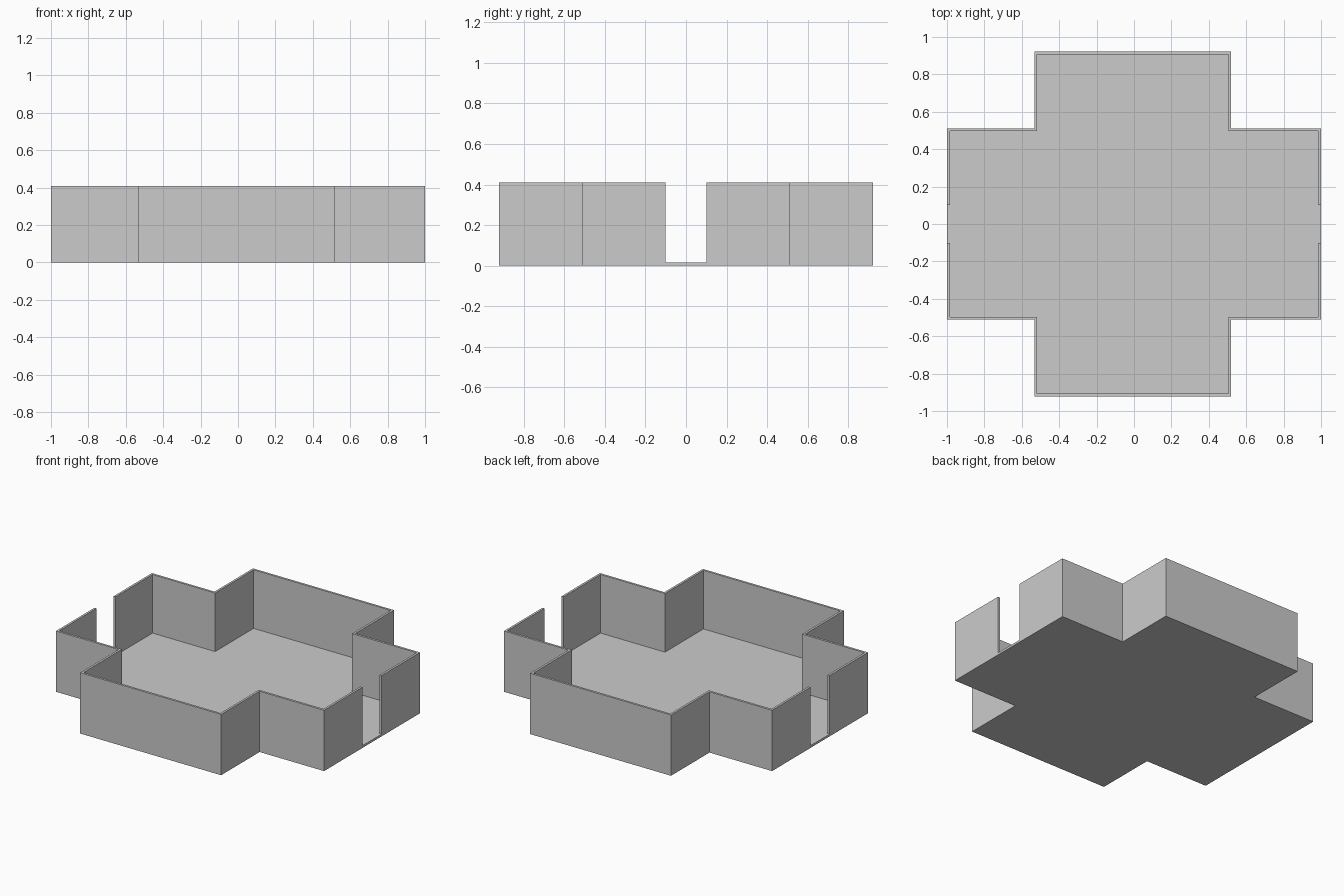
import bpy, bmesh
from mathutils import Vector

if "Cube" in bpy.data.objects:
    bpy.data.objects.remove(bpy.data.objects["Cube"])

T = 0.015      # wall and floor thickness
H = 0.41       # overall height
DOOR = 0.102   # half width of the end openings

# Outer outline of the rear half, running from the right opening to the left one
HALF = [(1, DOOR), (1, .511), (.519, .511), (.519, .921),
        (-.533, .921), (-.533, .511), (-1, .511), (-1, DOOR)]


def make_object(name, bm):
    bmesh.ops.recalc_face_normals(bm, faces=bm.faces)
    mesh = bpy.data.meshes.new(name)
    bm.to_mesh(mesh)
    bm.free()
    obj = bpy.data.objects.new(name, mesh)
    bpy.context.collection.objects.link(obj)
    return obj


def inset_path(path, dist):
    """Offset an open, right-angled path to its left with mitred corners."""
    pts = [Vector(p) for p in path]
    normals = []
    for a, b in zip(pts, pts[1:]):
        d = (b - a).normalized()
        normals.append(Vector((-d.y, d.x)))
    result = []
    for i, p in enumerate(pts):
        if i == 0 or i == len(pts) - 1:
            offset = normals[min(i, len(normals) - 1)]
        else:
            offset = normals[i - 1] + normals[i]
        result.append(p + offset * dist)
    return result


def floor():
    outline = HALF[1:-1] + [(x, -y) for x, y in reversed(HALF[1:-1])]
    bm = bmesh.new()
    face = bm.faces.new([bm.verts.new((x, y, 0)) for x, y in outline])
    ext = bmesh.ops.extrude_face_region(bm, geom=[face], use_keep_orig=True)
    verts = [g for g in ext["geom"] if isinstance(g, bmesh.types.BMVert)]
    bmesh.ops.translate(bm, verts=verts, vec=(0, 0, T))
    return make_object("floor", bm)


def wall(name, side):
    bm = bmesh.new()
    # Rectangular wall section at each corner, bridged along the path
    rings = []
    for o, i in zip(HALF, inset_path(HALF, T)):
        section = [(o[0], o[1], T), (i.x, i.y, T), (i.x, i.y, H), (o[0], o[1], H)]
        rings.append([bm.verts.new((x, y * side, z)) for x, y, z in section])
    for a, b in zip(rings, rings[1:]):
        for k in range(4):
            n = (k + 1) % 4
            bm.faces.new((a[k], a[n], b[n], b[k]))
    # Jambs of the end openings
    bm.faces.new(rings[0])
    bm.faces.new(rings[-1])
    return make_object(name, bm)


floor()
wall("rear_wall", 1)
wall("front_wall", -1)
